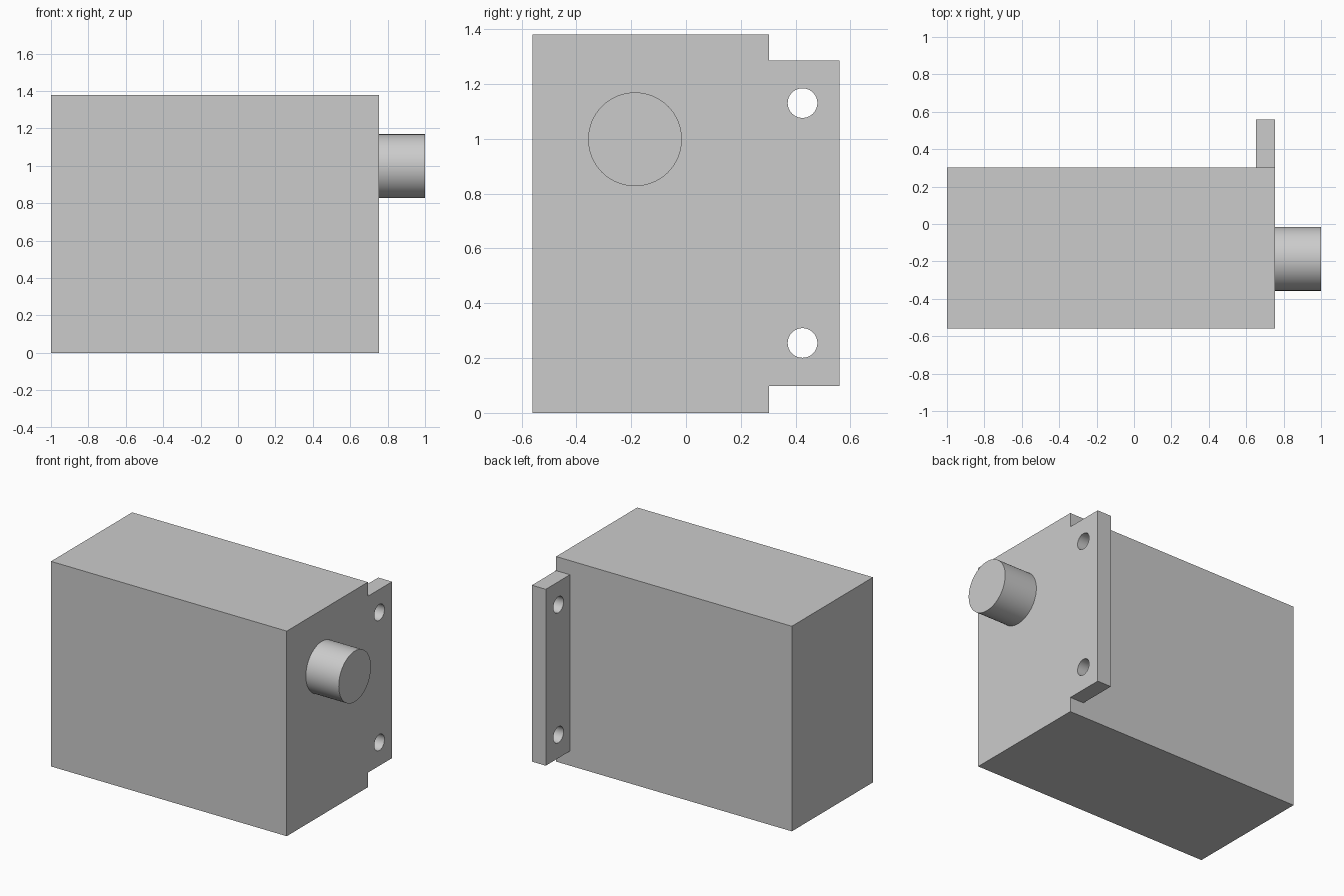
import bpy
import math

cube = bpy.data.objects.get("Cube")
if cube:
    bpy.data.objects.remove(cube, do_unlink=True)

# Single grey finish
grey = bpy.data.materials.new("light_grey")
grey.use_nodes = True
colour = (0.6, 0.6, 0.6, 1)
grey.diffuse_color = colour
grey.node_tree.nodes["Principled BSDF"].inputs["Base Color"].default_value = colour


def finish(name):
    obj = bpy.context.object
    obj.name = name
    obj.data.materials.append(grey)
    return obj


def box(name, low, high):
    centre = [(a + b) / 2 for a, b in zip(low, high)]
    bpy.ops.mesh.primitive_cube_add(size=1, location=centre)
    bpy.context.object.scale = [b - a for a, b in zip(low, high)]
    bpy.ops.object.transform_apply(location=False, rotation=False, scale=True)
    return finish(name)


def x_cylinder(name, x0, x1, y, z, radius, sides=64):
    bpy.ops.mesh.primitive_cylinder_add(
        vertices=sides, radius=radius, depth=x1 - x0,
        location=((x0 + x1) / 2, y, z), rotation=(0, math.pi / 2, 0))
    return finish(name)


def combine(target, other, operation):
    mod = target.modifiers.new(operation.lower(), "BOOLEAN")
    mod.operation = operation
    mod.solver = "EXACT"
    mod.object = other
    bpy.context.view_layer.objects.active = target
    bpy.ops.object.modifier_apply(modifier=mod.name)
    bpy.data.objects.remove(other, do_unlink=True)


FACE = 0.755   # end face shared by the housing and its mounting flange
BACK = 0.303

# Housing with a flush mounting flange along one rear edge
housing = box("housing", (-1, -0.56, 0), (FACE, BACK, 1.38))
flange = box("flange", (0.652, BACK - 0.1, 0.098), (FACE, 0.56, 1.285))
combine(housing, flange, "UNION")

# Two mounting holes through the flange
for z in (0.255, 1.13):
    combine(housing, x_cylinder("hole_cutter", 0.6, 0.85, 0.425, z, 0.054), "DIFFERENCE")

# Round shaft on the end face
shaft = x_cylinder("shaft", FACE, 1, -0.186, 0.998, 0.171)

# Smooth round walls, crisp edges
for obj in (housing, shaft):
    bpy.ops.object.select_all(action="DESELECT")
    obj.select_set(True)
    bpy.context.view_layer.objects.active = obj
    bpy.ops.object.shade_smooth_by_angle(angle=math.radians(30))
